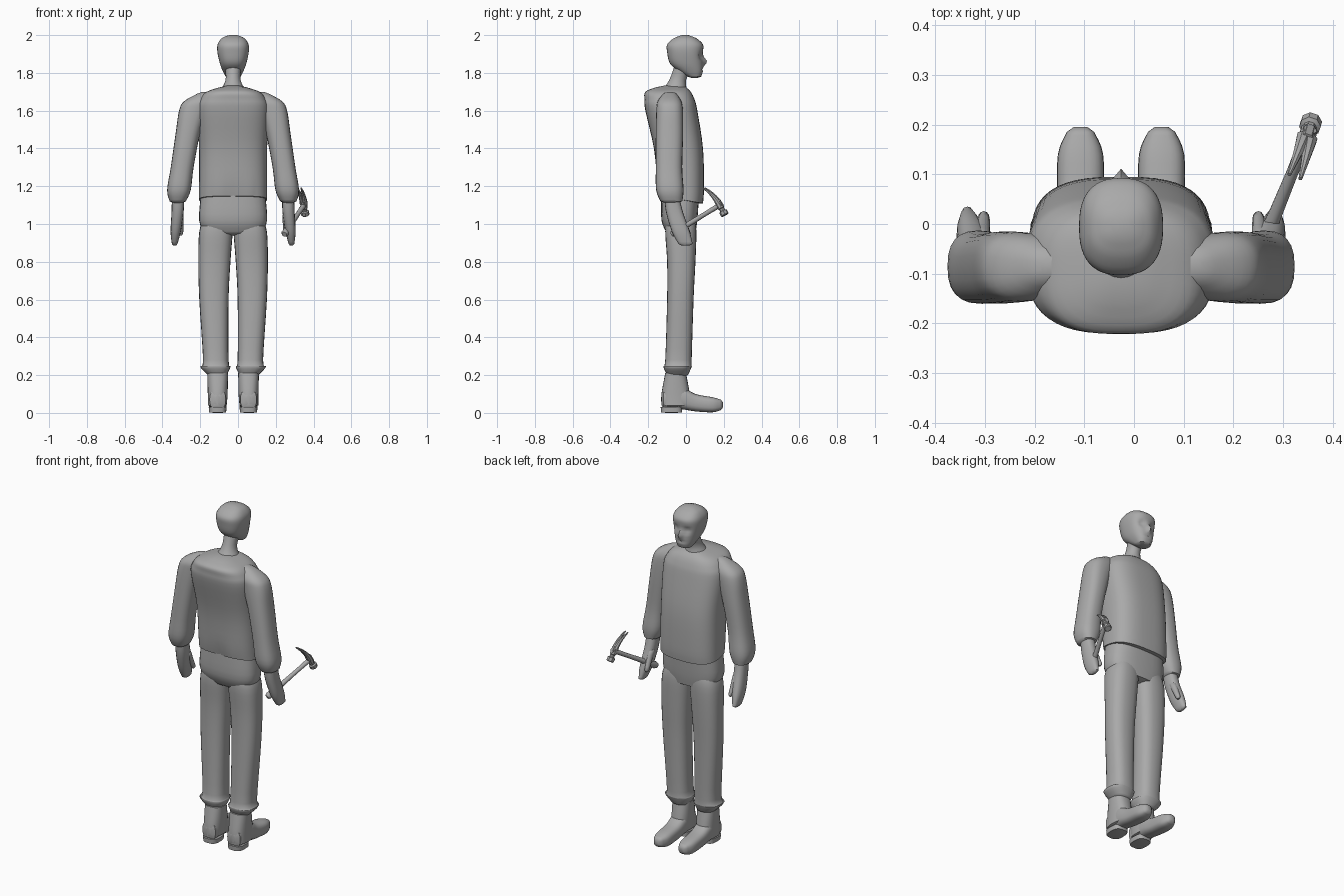
import bpy, bmesh
from math import cos, sin, exp, tau, copysign, radians
from mathutils import Vector

cube = bpy.data.objects.get("Cube")
if cube:
    bpy.data.objects.remove(cube)

MIDDLE = -.026  # the body's plane of symmetry
GREY = (.4, .4, .4, 1)

grey = bpy.data.materials.new("plain grey")
grey.use_nodes = True
grey.diffuse_color = GREY
grey.node_tree.nodes["Principled BSDF"].inputs["Base Color"].default_value = GREY


def skin(name, rings, sharp_angle=50):
    """Join rings of points into one closed, smooth-shaded part."""
    bm = bmesh.new()
    loops = [[bm.verts.new(point) for point in ring] for ring in rings]
    for lower, upper in zip(loops, loops[1:]):
        for i in range(len(lower)):
            bm.faces.new((lower[i - 1], lower[i], upper[i], upper[i - 1]))
    bm.faces.new(loops[0])
    bm.faces.new(loops[-1])
    bmesh.ops.recalc_face_normals(bm, faces=bm.faces)
    mesh = bpy.data.meshes.new(name)
    bm.to_mesh(mesh)
    bm.free()
    mesh.materials.append(grey)
    part = bpy.data.objects.new(name, mesh)
    bpy.context.collection.objects.link(part)
    bpy.ops.object.select_all(action='DESELECT')
    part.select_set(True)
    bpy.context.view_layer.objects.active = part
    bpy.ops.object.shade_smooth_by_angle(angle=radians(sharp_angle))


def spline(a, b, c, d, t):
    """Catmull-Rom curve from b to c."""
    bend = 2 * a - 5 * b + 4 * c - d + t * (3 * (b - c) + d - a)
    return b + t / 2 * (c - a + t * bend)


def resample(rows, steps):
    padded = [rows[0], *rows, rows[-1]]
    curve = []
    for i in range(len(rows) - 1):
        for step in range(steps):
            curve.append([spline(*values, step / steps) for values in zip(*padded[i:i + 4])])
    return curve + [rows[-1]]


def end_cap(row, shift):
    """A half-size section just beyond an end, which rounds it off."""
    place, left, right, low, high = row
    dx, dw = (right - left) / 4, (high - low) / 4
    return place + shift, left + dx, right - dx, low + dw, high - dw


def loft(name, rows, axis='z', power=2.5, sides=24, cap=.01, warp=None, flip=False):
    """Sections listed as place on the axis, x range, then the other range."""
    curve = resample(rows, steps=4)
    curve = [end_cap(rows[0], -cap), *curve, end_cap(rows[-1], cap)]
    rings = []
    for place, left, right, low, high in curve:
        ring = []
        for k in range(sides):
            c, s = cos(tau * k / sides), sin(tau * k / sides)
            x = (left + right + (right - left) * copysign(abs(c) ** (2 / power), c)) / 2
            w = (low + high + (high - low) * copysign(abs(s) ** (2 / power), s)) / 2
            point = Vector((x, w, place) if axis == 'z' else (x, place, w))
            if warp:
                warp(point)
            if flip:
                point.x = 2 * MIDDLE - point.x
            ring.append(point)
        rings.append(ring)
    skin(name, rings)


def centred(rows):
    """Sections given by a half width about the body's middle."""
    return [(z, MIDDLE - half, MIDDLE + half, back, front) for z, half, back, front in rows]


def bar(name, stations, sides=8):
    """Round bar through a list of points and radii."""
    direction = (stations[-1][0] - stations[0][0]).normalized()
    u = direction.orthogonal().normalized()
    v = direction.cross(u)
    turns = [tau * k / sides for k in range(sides)]
    skin(name, [[p + r * (u * cos(a) + v * sin(a)) for a in turns] for p, r in stations], 40)


def bump(value, centre, width):
    return exp(-((value - centre) / width) ** 2)


# Head with eye sockets, mouth crease and nose
def shape_face(point):
    if point.y > .02:
        x, z = abs(point.x - MIDDLE), point.z
        sockets = .016 * bump(x, .036, .02) * bump(z, 1.89, .016)
        mouth = .006 * bump(x, 0, .03) * bump(z, 1.82, .006)
        nose = .022 * bump(x, 0, .012) * bump(z, 1.86, .02)
        point.y += nose - sockets - mouth


loft("head", centred([
    (1.78, .04, .01, .08),
    (1.81, .055, -.04, .09),
    (1.85, .07, -.085, .09),
    (1.91, .083, -.1, .09),
    (1.95, .082, -.1, .09),
    (1.98, .064, -.07, .06),
    (1.994, .04, -.04, .03),
]), sides=48, cap=.006, warp=shape_face)

loft("neck", centred([
    (1.69, .08, -.14, .01),
    (1.76, .04, -.09, 0),
    (1.84, .045, -.06, .04),
]), power=2)


# Sweater body: the hem dips at the front and is pleated at the back
def shape_hem(point):
    low = max(0, min(1, (1.25 - point.z) * 8))
    x = point.x - MIDDLE
    if point.y < -.1:
        point.y += .012 * low * cos(110 * x) * bump(x, 0, .08)
    point.z -= .18 * low * (point.y + .03)


loft("sweater_body", centred([
    (1.13, .18, -.14, .09),
    (1.2, .18, -.15, .095),
    (1.4, .18, -.17, .09),
    (1.6, .19, -.215, .06),
    (1.66, .175, -.22, .045),
    (1.7, .14, -.215, .025),
    (1.724, .07, -.16, 0),
]), power=2.8, sides=48, cap=.008, warp=shape_hem)

loft("trouser_seat", centred([
    (.95, .15, -.1, .05),
    (1.02, .18, -.13, .06),
    (1.16, .17, -.13, .07),
]), power=2.7, sides=32)

for side, flip in (("right", False), ("left", True)):
    # Trouser leg with a gathered cuff
    loft(f"{side}_trouser_leg", [
        (.2, -.16, -.06, -.1, .01),
        (.245, -.2, -.04, -.12, .03),
        (.28, -.185, -.05, -.11, .03),
        (.6, -.205, -.05, -.1, .04),
        (.8, -.21, -.04, -.1, .05),
        (.96, -.205, -.028, -.11, .055),
        (1.03, -.18, -.03, -.1, .045),
    ], flip=flip)

    # Boot: shaft, foot and heel
    loft(f"{side}_boot_shaft", [
        (.04, -.16, -.06, -.13, .02),
        (.1, -.16, -.055, -.13, .02),
        (.21, -.163, -.053, -.11, 0),
    ], flip=flip)
    loft(f"{side}_boot_foot", [
        (-.12, -.15, -.065, .02, .12),
        (-.03, -.158, -.058, .02, .14),
        (.05, -.155, -.06, .008, .1),
        (.14, -.153, -.062, .003, .083),
        (.185, -.135, -.08, .015, .07),
    ], axis='y', power=2.8, flip=flip)
    loft(f"{side}_boot_heel", [
        (.003, -.153, -.063, -.132, -.02),
        (.03, -.155, -.06, -.134, -.02),
    ], power=3, cap=.003, flip=flip)

    # Sleeve from shoulder to flared cuff
    loft(f"{side}_sleeve", [
        (1.12, -.362, -.276, -.135, -.02),
        (1.18, -.375, -.25, -.158, -.013),
        (1.3, -.356, -.235, -.16, -.02),
        (1.48, -.33, -.2, -.16, -.015),
        (1.6, -.312, -.16, -.157, -.016),
        (1.65, -.285, -.13, -.15, -.025),
        (1.69, -.215, -.11, -.12, -.05),
    ], flip=flip)

    # Hand reaching slightly forward, with a thumb
    loft(f"{side}_hand", [
        (.895, -.35, -.32, -.04, .035),
        (.96, -.357, -.303, -.075, .02),
        (1.06, -.352, -.288, -.105, -.015),
        (1.14, -.35, -.285, -.115, -.035),
    ], sides=16, flip=flip)
    loft(f"{side}_thumb", [
        (.95, -.314, -.29, -.005, .026),
        (1.05, -.325, -.288, -.06, -.015),
    ], power=2, sides=12, flip=flip)

# Claw hammer: handle in the left hand, head across its far end
butt, neck = Vector((.245, -.075, .945)), Vector((.349, .178, 1.1))
along = (neck - butt).normalized()
down = Vector((.02, .075, -.14)).normalized()
across = along.cross(down).normalized()

grip_radii = ((0, .014), (.04, .02), (.35, .014), (.7, .012), (1.05, .014))
bar("hammer_handle", [(butt.lerp(neck, t), r) for t, r in grip_radii], sides=10)

striker_radii = ((-.025, .018), (.018, .018), (.022, .014), (.034, .014),
                 (.038, .022), (.058, .022), (.062, .018))
bar("hammer_head", [(neck + down * t, r) for t, r in striker_radii])

for name, sign in (("left_claw", 1), ("right_claw", -1)):
    prong = []
    for step in range(6):
        t = step / 5
        offset = across * sign * (.006 + .006 * t) - along * .032 * t * t
        prong.append((neck - down * (.01 + .112 * t) + offset, .016 - .012 * t))
    bar(name, prong)
